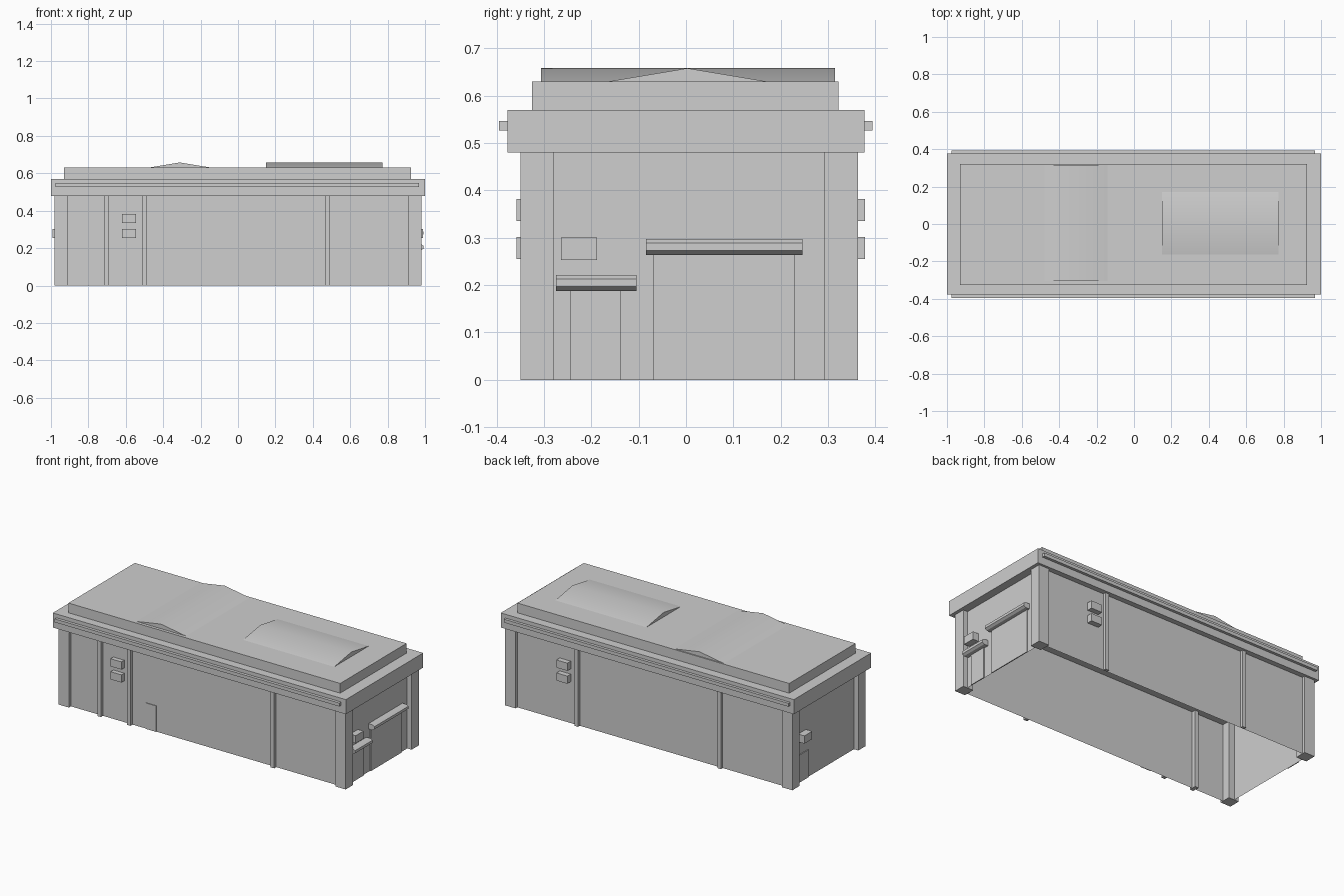
import bpy, bmesh, math

cube = bpy.data.objects.get("Cube")
if cube:
    bpy.data.objects.remove(cube, do_unlink=True)

grey = bpy.data.materials.new("plain grey")
grey.use_nodes = True
COLOUR = (0.62, 0.62, 0.62, 1)
grey.diffuse_color = COLOUR
grey.node_tree.nodes["Principled BSDF"].inputs["Base Color"].default_value = COLOUR


def finish(name, bm):
    bmesh.ops.recalc_face_normals(bm, faces=bm.faces)
    mesh = bpy.data.meshes.new(name)
    bm.to_mesh(mesh)
    bm.free()
    mesh.materials.append(grey)
    ob = bpy.data.objects.new(name, mesh)
    bpy.context.collection.objects.link(ob)
    return ob


def box(name, x, y, z, open_ends=False):
    """Box from (min, max) ranges; open_ends leaves out top and bottom."""
    bm = bmesh.new()
    bmesh.ops.create_cube(bm, size=1)
    for v in bm.verts:
        v.co = [r[0] + (c + 0.5) * (r[1] - r[0]) for r, c in zip((x, y, z), v.co)]
    if open_ends:
        caps = [f for f in bm.faces if abs(f.normal.z) > 0.5]
        bmesh.ops.delete(bm, geom=caps, context='FACES_ONLY')
    return finish(name, bm)


def prism(name, profile, axis, span):
    """Extrude a (horizontal, z) profile along the x or y axis."""
    def place(p, t):
        return (t, p[0], p[1]) if axis == 'x' else (p[0], t, p[1])
    bm = bmesh.new()
    rings = [[bm.verts.new(place(p, t)) for p in profile] for t in span]
    bm.faces.new(rings[0])
    bm.faces.new(rings[1][::-1])
    n = len(profile)
    for i in range(n):
        j = (i + 1) % n
        bm.faces.new((rings[0][i], rings[0][j], rings[1][j], rings[1][i]))
    return finish(name, bm)


EAVE = 0.48
WALL_X, WALL_FRONT, WALL_BACK = 0.95, -0.33, 0.345

# Wall shell, open underneath
box("walls", (-WALL_X, WALL_X), (WALL_FRONT, WALL_BACK), (0, EAVE), open_ends=True)

# Corner columns
for xn, x in (("left", (0.91, 0.98)), ("right", (-0.98, -0.91))):
    for yn, y in (("front", (-0.35, -0.28)), ("back", (0.293, 0.363))):
        box(f"{yn}_{xn}_column", x, y, (0, EAVE))

# Slim pilasters
for i, x in enumerate((-0.703, -0.5, 0.48)):
    inner = -0.305 if i == 0 else WALL_FRONT
    box(f"front_pilaster_{i}", (x - 0.012, x + 0.012), (-0.35, inner), (0, EAVE))
for i, x in enumerate((0.495, -0.48)):
    box(f"back_pilaster_{i}", (x - 0.012, x + 0.012), (WALL_BACK, 0.363), (0, EAVE))

# Roof: overhanging fascia, upper slab and long trim rails
box("fascia", (-1, 1), (-0.377, 0.377), (EAVE, 0.57))
box("roof_slab", (-0.93, 0.925), (-0.325, 0.322), (0.57, 0.63))
box("front_trim_rail", (-0.975, 0.968), (-0.395, -0.377), (0.526, 0.547))
box("back_trim_rail", (-0.975, 0.968), (0.377, 0.394), (0.526, 0.547))

# Two low skylight ridges, crossways and lengthways
cross = prism("cross_ridge", [(-0.485, 0.629), (-0.312, 0.658), (-0.135, 0.629)],
              'y', (-0.306, 0.315))
along = prism("long_ridge", [(-0.17, 0.629), (0.003, 0.658), (0.177, 0.629)],
              'x', (0.15, 0.772))
for ob in (cross, along):
    bpy.context.view_layer.objects.active = ob
    ob.select_set(True)
bpy.ops.object.shade_smooth_by_angle(angle=math.radians(30))

# Vent boxes on the long walls
for i, z in enumerate((0.255, 0.335)):
    box(f"front_vent_{i}", (-0.62, -0.545), (-0.358, WALL_FRONT), (z, z + 0.047))
    box(f"back_vent_{i}", (0.545, 0.62), (WALL_BACK, 0.378), (z, z + 0.047))

# Vent boxes on the end walls
box("left_end_vent", (WALL_X, 0.988), (-0.264, -0.188), (0.253, 0.301))
box("right_end_vent", (-0.993, -WALL_X), (0.188, 0.264), (0.253, 0.301))

# Doors as thin plates
box("small_door", (WALL_X, WALL_X + 0.006), (-0.245, -0.137), (0, 0.19))
box("large_door", (WALL_X, WALL_X + 0.006), (-0.07, 0.23), (0, 0.267))
box("right_end_door", (-WALL_X - 0.005, -WALL_X), (0.17, 0.262), (0, 0.17))
box("front_hatch", (-0.395, -0.325), (WALL_FRONT - 0.004, WALL_FRONT), (0, 0.16))

# Door canopies with sloped undersides and tops
for name, span, z in (("small_canopy", (-0.275, -0.105), 0.188),
                      ("large_canopy", (-0.085, 0.246), 0.264)):
    profile = [(WALL_X, z), (0.978, z), (0.991, z + 0.009), (0.991, z + 0.025),
               (0.978, z + 0.033), (WALL_X, z + 0.033)]
    bm_profile = [(p[0], p[1]) for p in profile]
    prism(name, bm_profile, 'y', span)
